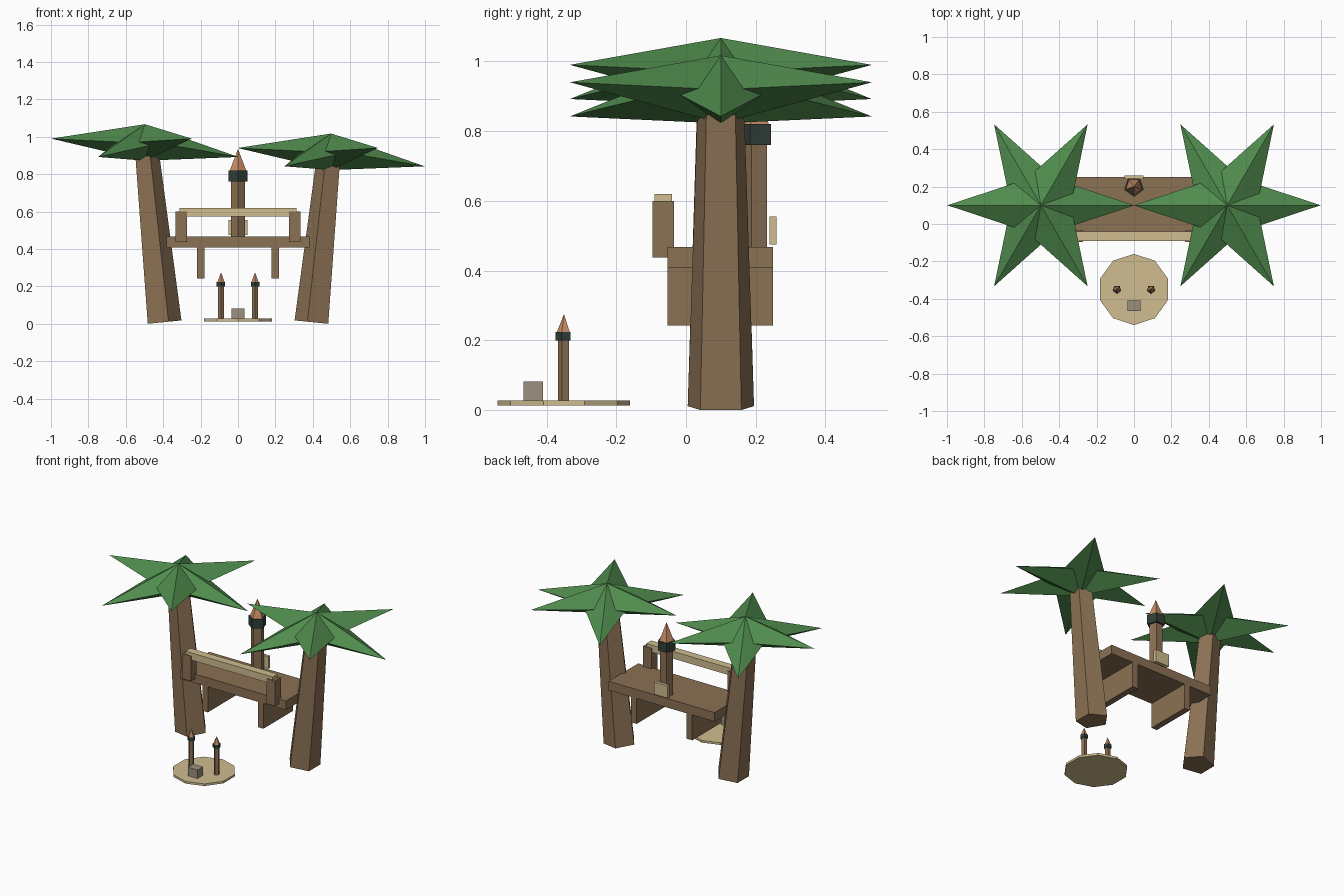
import bpy, bmesh, math
from mathutils import Matrix, Vector

if "Cube" in bpy.data.objects:
    bpy.data.objects.remove(bpy.data.objects["Cube"])

def mat(name, r, g, b):
    m = bpy.data.materials.new(name)
    m.diffuse_color = (r, g, b, 1)
    m.use_nodes = True
    m.node_tree.nodes["Principled BSDF"].inputs["Base Color"].default_value = m.diffuse_color
    return m

WOOD = mat("wood", .26, .165, .087)
LEAF = mat("leaf", .08, .26, .075)
SAND = mat("sand", .63, .51, .28)
IRON = mat("dark_metal", .03, .05, .04)
FLAME = mat("flame", .58, .27, .13)
STONE = mat("stone", .33, .28, .21)

def finish(name, bm, material):
    bmesh.ops.recalc_face_normals(bm, faces=bm.faces)
    me = bpy.data.meshes.new(name)
    bm.to_mesh(me)
    bm.free()
    me.materials.append(material)
    ob = bpy.data.objects.new(name, me)
    bpy.context.collection.objects.link(ob)
    return ob

def box(name, lo, hi, material):
    lo, hi = Vector(lo), Vector(hi)
    bm = bmesh.new()
    m = Matrix.Translation((lo + hi) / 2) @ Matrix.Diagonal((*(hi - lo), 1))
    bmesh.ops.create_cube(bm, size=1, matrix=m)
    return finish(name, bm, material)

def prism(name, base, length, r0, r1, sides, start, material, tilt=0):
    """Low-poly cone or cylinder; first corner at angle start (degrees), tilted about y."""
    bm = bmesh.new()
    rot = Matrix.Translation(base) @ Matrix.Rotation(tilt, 4, 'Y')
    def ring(r, z):
        return [bm.verts.new(rot @ Vector((r * math.cos(a), r * math.sin(a), z)))
                for a in (math.radians(start) + math.tau * i / sides for i in range(sides))]
    low = ring(r0, 0)
    bm.faces.new(low)
    if r1 > 0:
        top = ring(r1, length)
        bm.faces.new(top)
    else:
        top = [bm.verts.new(rot @ Vector((0, 0, length)))] * sides
    for i in range(sides):
        j = (i + 1) % sides
        quad = [low[i], low[j], top[j], top[i]]
        bm.faces.new(quad if r1 > 0 else quad[:3])
    return finish(name, bm, material)

def crown(name, apex):
    """Six overlapping diamond leaves with alternating tip heights."""
    bm = bmesh.new()
    for i in range(6):
        m = Matrix.Translation(apex) @ Matrix.Rotation(math.tau * i / 6, 4, 'Z')
        tip_z = -.077 if i % 2 else -.175
        side_z = -.095 if i % 2 else -.112
        pts = [(0, 0, 0), (.14, .119, side_z), (.5, 0, tip_z),
               (.14, -.119, side_z), (0, 0, -.195)]
        t, l, p, r, b = [bm.verts.new(m @ Vector(q)) for q in pts]
        for f in ((t, r, p), (t, p, l), (b, p, r), (b, l, p), (t, l, b), (t, b, r)):
            bm.faces.new(f)
    return finish(name, bm, LEAF)

def torch(name, x, y, z0, z1, z2, z3, r):
    prism(name + "_pole", (x, y, z0), z1 - z0, r, r, 5, -90, WOOD)
    prism(name + "_cup", (x, y, z1), z2 - z1, r * 1.37, r * 1.37, 5, -90, IRON)
    prism(name + "_flame", (x, y, z2), z3 - z2, r * 1.15, 0, 5, -90, FLAME)

# palm trees, leaning outwards
for side, s, top in (("left", -1, 1.067), ("right", 1, 1.017)):
    prism(side + "_trunk", (s * .402, .1, .008), top - .147, .1, .07, 5,
          0 if s < 0 else 180, WOOD, tilt=s * .1)
    crown(side + "_palm_crown", (s * .498, .1, top))

# raised deck with plank supports and front railing
box("deck", (-.382, -.053, .408), (.382, .25, .467), WOOD)
for side, s in (("left", -1), ("right", 1)):
    box(side + "_deck_support", (s * .2 - .02, -.053, .243), (s * .2 + .02, .25, .42), WOOD)
    box(side + "_rail_post", (s * .303 - .03, -.096, .437), (s * .303 + .03, -.035, .6), WOOD)
box("rail", (-.314, -.091, .573), (.314, -.04, .62), SAND)

# deck torch and small plaque behind it
torch("deck_torch", 0, .2, .45, .76, .82, .935, .04)
box("plaque", (-.05, .24, .475), (.05, .26, .555), SAND)

# round sand pad with two torches and a stone block
prism("sand_pad", (0, -.35, .013), .014, .19, .19, 10, 90, SAND)
for side, s in (("left", -1), ("right", 1)):
    torch(side + "_pad_torch", s * .091, -.35, .02, .2, .224, .275, .0175)
box("stone_block", (-.035, -.466, .02), (.035, -.41, .082), STONE)
